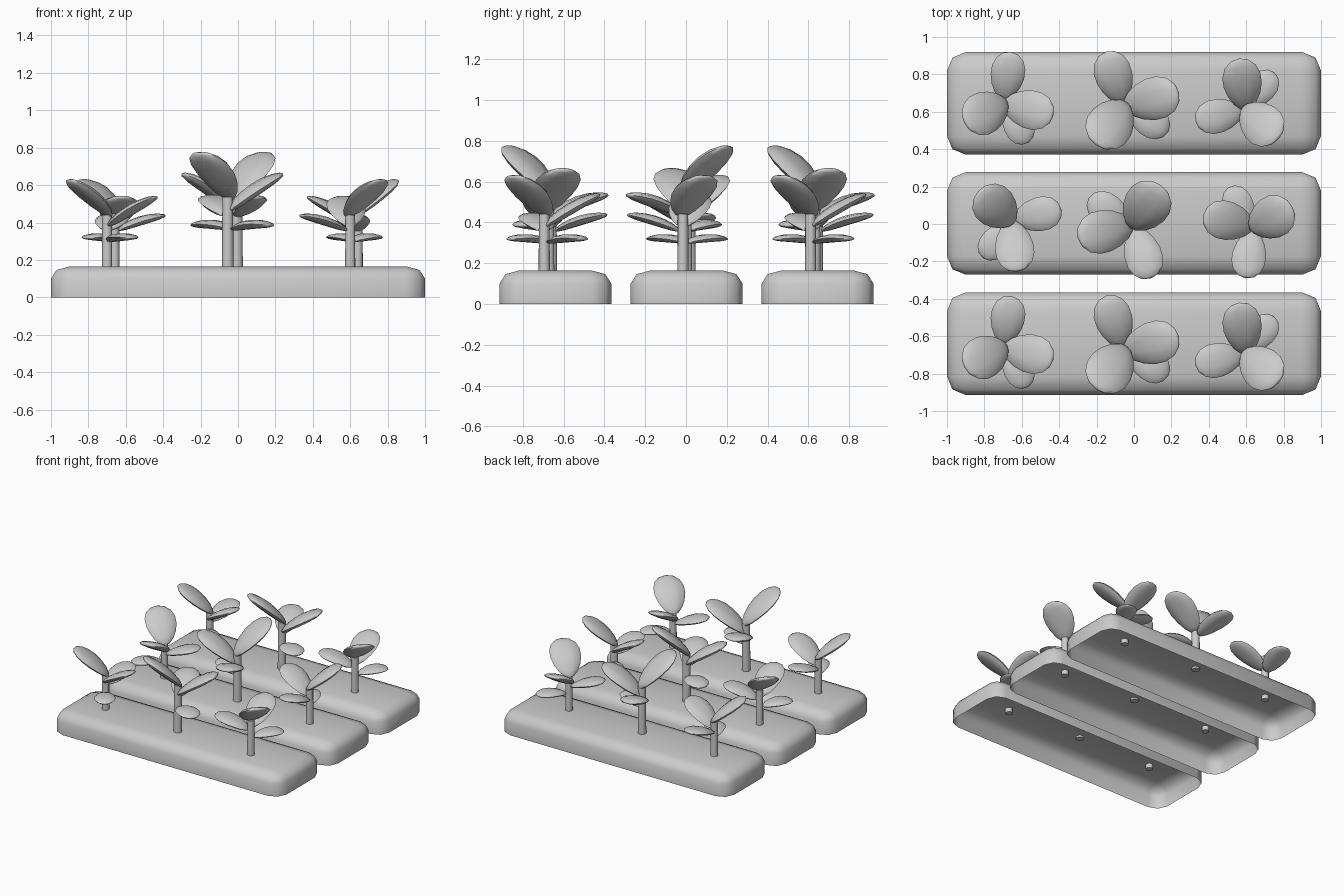
import bpy, bmesh
from math import radians, cos, pi
from mathutils import Matrix, Vector

if "Cube" in bpy.data.objects:
    bpy.data.objects.remove(bpy.data.objects["Cube"])

def finish(bm, name, angle):
    bmesh.ops.recalc_face_normals(bm, faces=bm.faces[:])
    me = bpy.data.meshes.new(name)
    bm.to_mesh(me)
    bm.free()
    ob = bpy.data.objects.new(name, me)
    bpy.context.collection.objects.link(ob)
    bpy.ops.object.select_all(action='DESELECT')
    ob.select_set(True)
    bpy.context.view_layer.objects.active = ob
    bpy.ops.object.shade_smooth_by_angle(angle=radians(angle))
    return ob

# Soil bed: rounded box, open underneath
def soil_bed(name, y):
    bm = bmesh.new()
    bmesh.ops.create_cube(bm, size=1)
    bmesh.ops.transform(bm, verts=bm.verts[:],
                        matrix=Matrix.Translation((0, 0, 0.127)) @ Matrix.Diagonal((2, 0.548, 0.254, 1)))
    edges = [e for e in bm.edges if max(v.co.z for v in e.verts) > 0.1]
    bmesh.ops.bevel(bm, geom=edges, offset=0.1, segments=2, profile=0.5, affect='EDGES')
    low = [f for f in bm.faces if all(v.co.z < 0.001 for v in f.verts)]
    bmesh.ops.delete(bm, geom=low, context='FACES')
    for v in bm.verts:
        v.co.z *= 0.65
        v.co.y += y
    bmesh.ops.holes_fill(bm, edges=[], sides=0)
    finish(bm, name, 60)

# Leaves: (heading, centre radius, centre height, length, width, thickness, tilt)
LEAVES = [
    (0, 0.100, 0.405, 0.325, 0.225, 0.060, 38),
    (140, 0.135, 0.335, 0.320, 0.205, 0.055, 30),
    (234, 0.145, 0.275, 0.275, 0.180, 0.048, 17),
    (96, 0.135, 0.187, 0.230, 0.150, 0.040, 4),
]

def add_leaf(bm, heading, r, z, length, width, thick, tilt):
    vs = bmesh.ops.create_uvsphere(bm, u_segments=10, v_segments=8, radius=1)['verts']
    # poles along the leaf, broader towards the tip
    bmesh.ops.rotate(bm, verts=vs, cent=(0, 0, 0), matrix=Matrix.Rotation(pi / 2, 3, 'Y'))
    for v in vs:
        x = v.co.x
        v.co = Vector((x * length / 2, v.co.y * (1 + 0.22 * x) * width / 2,
                       v.co.z * thick / 2 - 0.012 * (x * x - 0.4)))
    m = (Matrix.Rotation(radians(heading), 4, 'Z') @ Matrix.Translation((r, 0, z))
         @ Matrix.Rotation(radians(-tilt), 4, 'Y'))
    bmesh.ops.transform(bm, verts=vs, matrix=m)

# Seedling: stem plus four leaves
def seedling(name, x, y, z, turn, wide, tall):
    bm = bmesh.new()
    h = 0.31
    bmesh.ops.create_cone(bm, cap_ends=True, segments=10, radius1=0.028, radius2=0.026, depth=h,
                          matrix=Matrix.Translation((0, 0, h / 2)))
    for leaf in LEAVES:
        add_leaf(bm, *leaf)
    m = (Matrix.Translation((x, y, z)) @ Matrix.Rotation(radians(turn), 4, 'Z')
         @ Matrix.Diagonal((wide, wide, tall, 1)))
    bmesh.ops.transform(bm, verts=bm.verts[:], matrix=m)
    finish(bm, name, 50)

# One row: x, y offset, base height, turn, width scale, height scale
ROW = [
    (-0.70, 0.645, 0.13, 207, 1.0, 1.0),
    (-0.055, 0.63, 0.15, 234, 1.1, 1.25),
    (0.60, 0.61, 0.13, 318, 1.0, 1.0),
]

for label, y in (("back", 0.645), ("middle", 0.003), ("front", -0.64)):
    soil_bed(label + "_soil_bed", y)
    for i, (px, py, pz, turn, w, t) in enumerate(ROW):
        # the middle row is the same row turned half round
        if label == "middle":
            px, py, turn = -px - 0.06, 0.63 - py, turn + 180
        elif label == "front":
            py -= 1.305
        seedling(f"{label}_seedling_{i + 1}", px, py, pz, turn, w, t)
